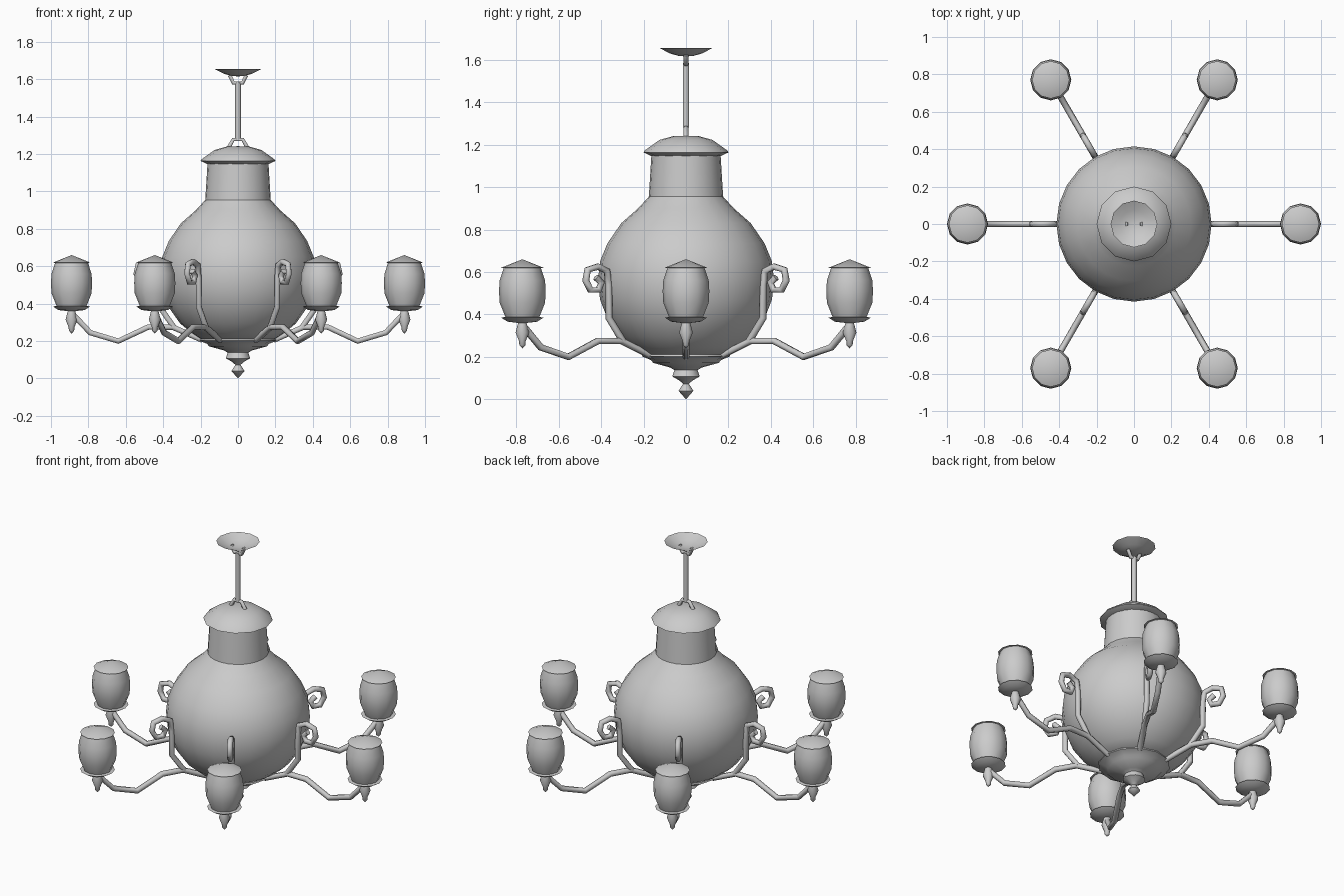
import bpy, bmesh
from math import cos, sin, pi, radians

if "Cube" in bpy.data.objects:
    bpy.data.objects.remove(bpy.data.objects["Cube"])

def lathe(name, profile, sides, loc=(0, 0, 0)):
    """Revolve (radius, z) points around z."""
    bm = bmesh.new()
    rings = []
    for r, z in profile:
        if r == 0:
            rings.append([bm.verts.new((0, 0, z))] * sides)
        else:
            rings.append([bm.verts.new((r * cos(2 * pi * i / sides),
                                        r * sin(2 * pi * i / sides), z))
                          for i in range(sides)])
    for a, b in zip(rings, rings[1:]):
        for i in range(sides):
            j = (i + 1) % sides
            face = list(dict.fromkeys((a[i], a[j], b[j], b[i])))
            bm.faces.new(face)
    bmesh.ops.recalc_face_normals(bm, faces=bm.faces)
    mesh = bpy.data.meshes.new(name)
    bm.to_mesh(mesh)
    bm.free()
    ob = bpy.data.objects.new(name, mesh)
    ob.location = loc
    bpy.context.collection.objects.link(ob)
    bpy.ops.object.select_all(action='DESELECT')
    ob.select_set(True)
    bpy.context.view_layer.objects.active = ob
    bpy.ops.object.shade_smooth_by_angle(angle=radians(38))
    return ob

def tube(name, paths, radius):
    """Bent rods in the xz plane through (x, z) points."""
    cu = bpy.data.curves.new(name, 'CURVE')
    cu.dimensions = '3D'
    cu.bevel_depth = radius
    cu.bevel_resolution = 1
    cu.use_fill_caps = True
    for pts in paths:
        sp = cu.splines.new('POLY')
        sp.points.add(len(pts) - 1)
        for p, (x, z) in zip(sp.points, pts):
            p.co = (x, 0, z, 1)
    ob = bpy.data.objects.new(name, cu)
    bpy.context.collection.objects.link(ob)
    return ob

# Central globe with neck
lathe("globe", [(0, .205), (.19, .205), (.25, .245), (.31, .295), (.37, .38),
                (.405, .47), (.415, .56), (.405, .65), (.37, .735), (.305, .83),
                (.225, .9), (.175, .955), (.163, 1.15)], 24)

# Bottom plate with turned finial
lathe("finial", [(0, 0), (.035, .04), (.014, .073), (.03, .088), (.065, .108),
                 (.055, .138), (.075, .15), (.155, .172), (.165, .185),
                 (.208, .203), (.205, .212), (0, .212)], 12)

# Cap over the neck
lathe("neck_cap", [(0, 1.147), (.165, 1.147), (.2, 1.163), (.195, 1.172),
                   (.125, 1.222), (.06, 1.24), (0, 1.242)], 12)

# Hanging rod, its two loops and the ceiling dish
tube("hanging_rod", [[(0, 1.28), (0, 1.585)]], .017)
tube("hanger_loops", [
    [(-.05, 1.235), (-.025, 1.278), (.025, 1.278), (.05, 1.235)],
    [(-.045, 1.622), (-.025, 1.58), (.025, 1.58), (.045, 1.622)]], .012)
lathe("ceiling_dish", [(.125, 1.655), (.075, 1.629), (.035, 1.618), (0, 1.615)], 12)

# Six arms with scrolls, each carrying a lamp
arm = tube("arm_0", [
    [(.19, .205), (.35, .275), (.48, .275), (.64, .2), (.79, .245), (.875, .335)],
    [(.34, .27), (.42, .385), (.42, .54), (.43, .605), (.48, .625), (.535, .61),
     (.545, .56), (.52, .515), (.475, .515), (.46, .55), (.49, .575)]], .017)
lamp = lathe("lamp_0", [(0, .24), (.014, .255), (.016, .275), (.032, .315),
                        (.02, .36), (.07, .366), (.1, .385), (.08, .388),
                        (.107, .455), (.11, .51), (.107, .56), (.088, .618),
                        (.1, .62), (0, .66)], 12, (.89, 0, 0))
for i in range(1, 6):
    a = i * pi / 3
    for src, r in ((arm, 0), (lamp, .89)):
        ob = src.copy()
        ob.name = src.name[:-1] + str(i)
        ob.location = (r * cos(a), r * sin(a), 0)
        ob.rotation_euler.z = a
        bpy.context.collection.objects.link(ob)
